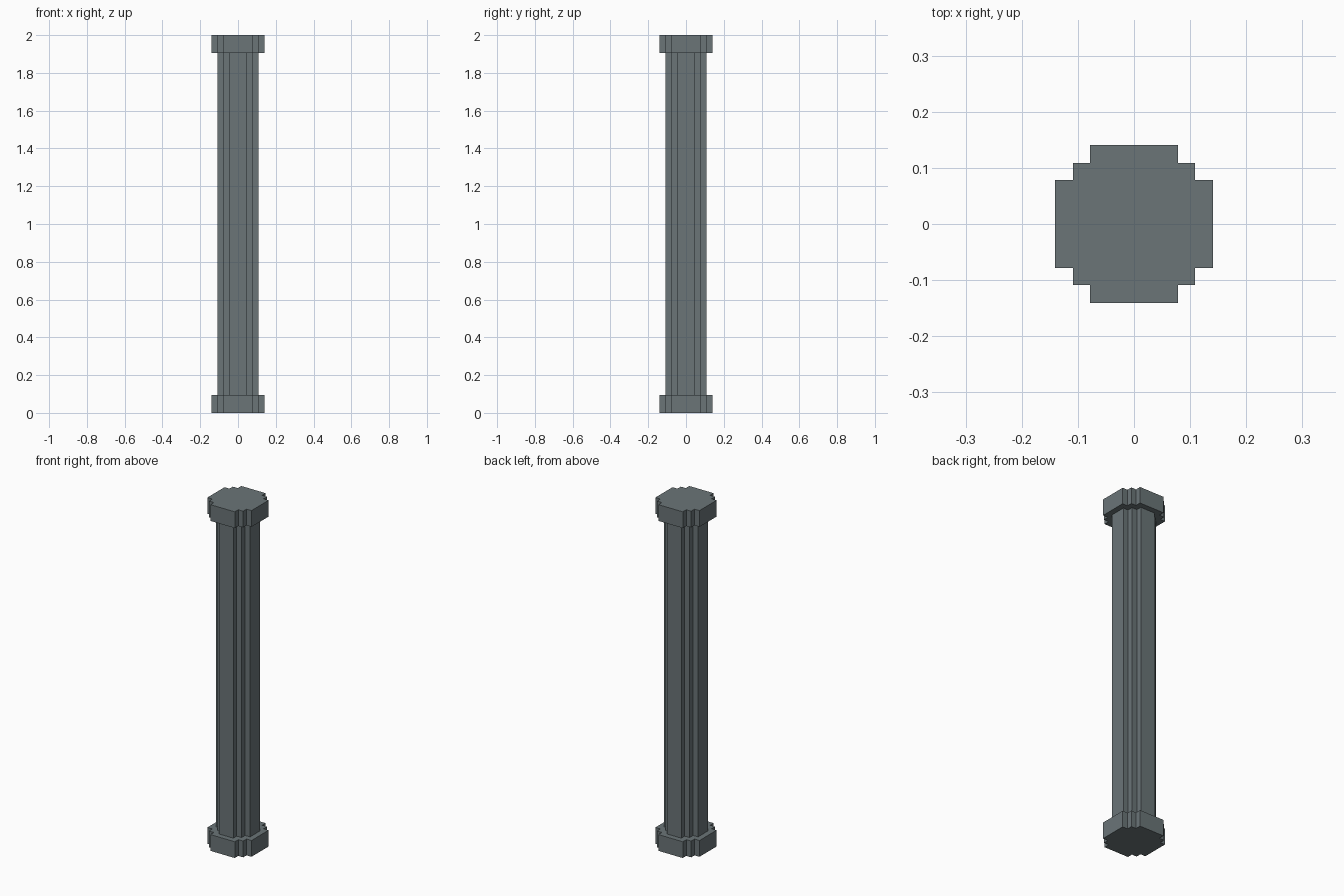
import bpy, bmesh

if "Cube" in bpy.data.objects:
    bpy.data.objects.remove(bpy.data.objects["Cube"])

stone = bpy.data.materials.new("slate_grey")
stone.diffuse_color = (0.145, 0.178, 0.187, 1)
stone.use_nodes = True
stone.node_tree.nodes["Principled BSDF"].inputs["Base Color"].default_value = stone.diffuse_color


def stepped_prism(name, outer, mid, inner, z0, z1):
    """Round-ish column section made of stepped square corners."""
    corner = [(outer, inner), (mid, inner), (mid, mid), (inner, mid), (inner, outer)]
    pts = []
    for _ in range(4):
        pts += corner
        corner = [(-y, x) for x, y in corner]  # quarter turn
    bm = bmesh.new()
    base = bm.faces.new([bm.verts.new((x, y, z0)) for x, y in pts])
    ext = bmesh.ops.extrude_face_region(bm, geom=[base], use_keep_orig=True)
    top = [v for v in ext["geom"] if isinstance(v, bmesh.types.BMVert)]
    bmesh.ops.translate(bm, verts=top, vec=(0, 0, z1 - z0))
    bmesh.ops.recalc_face_normals(bm, faces=bm.faces)
    me = bpy.data.meshes.new(name)
    bm.to_mesh(me)
    bm.free()
    me.materials.append(stone)
    bpy.context.collection.objects.link(bpy.data.objects.new(name, me))


CAP = 0.094
# Base and capital share one profile; the shaft is narrower
stepped_prism("column_base", 0.141, 0.109, 0.078, 0, CAP)
stepped_prism("column_shaft", 0.109, 0.078, 0.046, CAP, 2 - CAP)
stepped_prism("column_capital", 0.141, 0.109, 0.078, 2 - CAP, 2)
